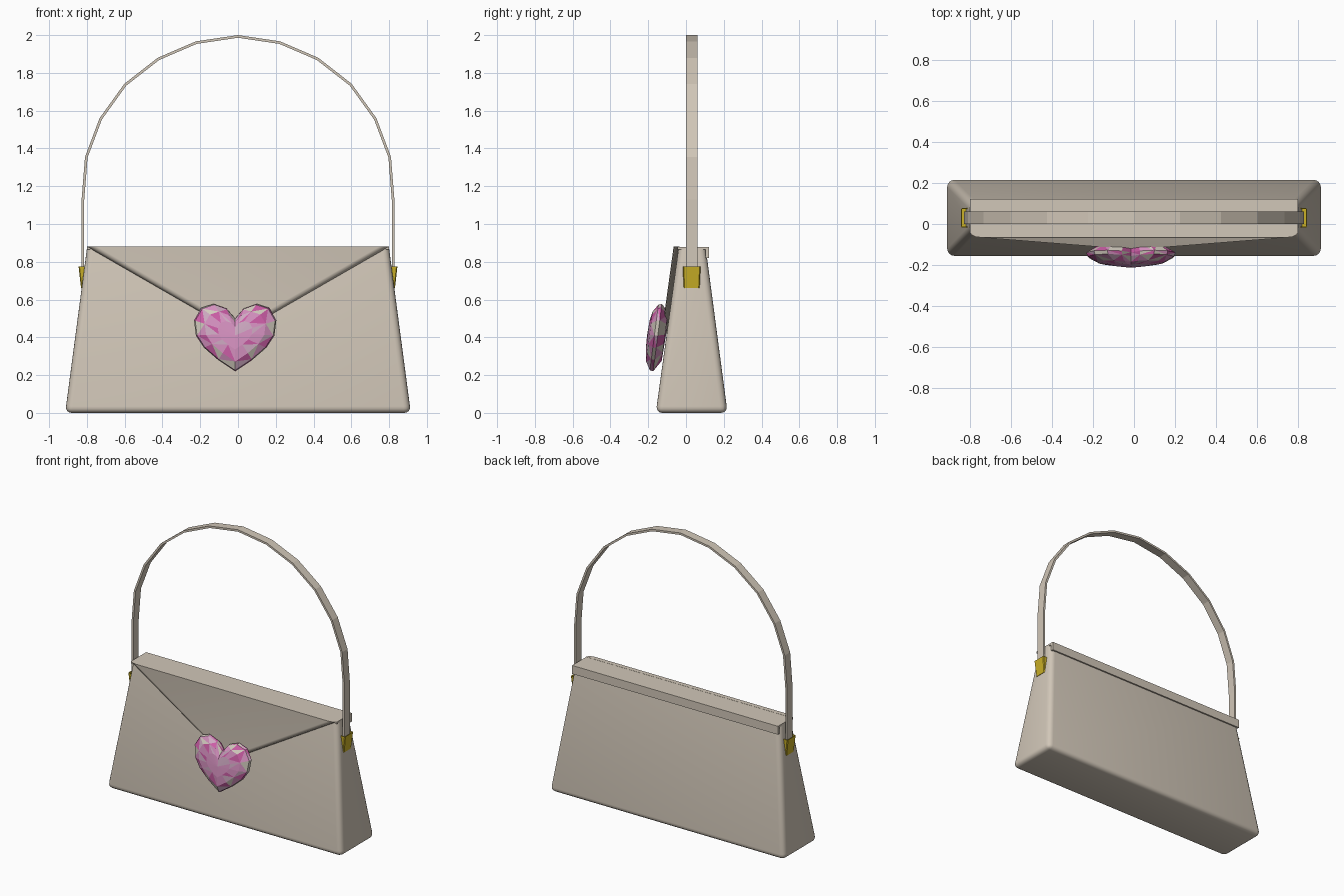
import bpy, bmesh, math
from mathutils import Vector

if "Cube" in bpy.data.objects:
    bpy.data.objects.remove(bpy.data.objects["Cube"])


def material(name, rgb):
    m = bpy.data.materials.new(name)
    m.diffuse_color = (*rgb, 1)
    m.use_nodes = True
    m.node_tree.nodes["Principled BSDF"].inputs["Base Color"].default_value = m.diffuse_color
    return m


BEIGE = material("beige leather", (0.64, 0.57, 0.48))
GOLD = material("gold metal", (0.60, 0.44, 0.02))
HOT = material("hot pink", (0.60, 0.11, 0.38))
PINK = material("light pink", (0.66, 0.28, 0.52))
MAUVE = material("pale mauve", (0.62, 0.40, 0.54))
PALE = material("pale stone", (0.64, 0.59, 0.51))


def finish(name, bm, mats, smooth=None):
    bmesh.ops.recalc_face_normals(bm, faces=bm.faces[:])
    me = bpy.data.meshes.new(name)
    bm.to_mesh(me)
    bm.free()
    ob = bpy.data.objects.new(name, me)
    bpy.context.collection.objects.link(ob)
    for m in mats:
        me.materials.append(m)
    if smooth:
        bpy.ops.object.select_all(action='DESELECT')
        bpy.context.view_layer.objects.active = ob
        ob.select_set(True)
        bpy.ops.object.shade_smooth_by_angle(angle=math.radians(smooth))
    return ob


def loft(bm, a, b):
    """Closed solid between two matching loops."""
    va, vb = [bm.verts.new(p) for p in a], [bm.verts.new(p) for p in b]
    n = len(a)
    bm.faces.new(va[::-1])
    top = bm.faces.new(vb)
    for i in range(n):
        j = (i + 1) % n
        bm.faces.new((va[i], va[j], vb[j], vb[i]))
    return top


def rect(x0, x1, y0, y1, z):
    return [(x0, y0, z), (x1, y0, z), (x1, y1, z), (x0, y1, z)]


def front_y(z):
    """Front surface of the tapered bag."""
    return -0.16 + 0.12 * z / 0.87


# bag body: tapered box with rounded sides and base
bm = bmesh.new()
loft(bm, rect(-0.915, 0.915, -0.16, 0.22, 0), rect(-0.80, 0.80, -0.04, 0.105, 0.87))
edges = [e for e in bm.edges if min(v.co.z for v in e.verts) < 0.1]
bmesh.ops.bevel(bm, geom=edges, offset=0.035, segments=4, profile=0.5, affect='EDGES')
finish("bag_body", bm, [BEIGE], 40)

# top cover with the short lip over the back edge
bm = bmesh.new()
prof = [(-0.045, 0.865), (-0.045, 0.879), (0.122, 0.879), (0.122, 0.82), (0.104, 0.82), (0.104, 0.865)]
loft(bm, [(-0.80, y, z) for y, z in prof], [(0.80, y, z) for y, z in prof])
finish("top_cover", bm, [BEIGE])

# triangular front flap with rounded lower edges
bm = bmesh.new()
tri = [(-0.80, 0.88), (0.80, 0.88), (0.0, 0.42)]
front = loft(bm, [(x, front_y(z) + 0.005, z) for x, z in tri],
             [(x, front_y(z) - 0.027, z) for x, z in tri])
low = [e for e in front.edges if any(v.co.z < 0.6 for v in e.verts)]
bmesh.ops.bevel(bm, geom=low, offset=0.027, segments=3, profile=0.5, affect='EDGES')
finish("front_flap", bm, [BEIGE], 40)

# arched strap
half = [(0.828, 0.69), (0.828, 1.13), (0.81, 1.355), (0.733, 1.56), (0.602, 1.742),
        (0.425, 1.88), (0.223, 1.967), (0.0, 2.0)]
path = [Vector(p) for p in half] + [Vector((-x, z)) for x, z in half[-2::-1]]
bm = bmesh.new()
rings = []
for i, p in enumerate(path):
    t = (path[min(i + 1, len(path) - 1)] - path[max(i - 1, 0)]).normalized()
    q = p + Vector((-t.y, t.x)) * 0.014
    rings.append([bm.verts.new((s.x, y, s.y)) for s, y in ((p, 0), (p, 0.06), (q, 0.06), (q, 0))])
for a, b in zip(rings, rings[1:]):
    for i in range(4):
        j = (i + 1) % 4
        bm.faces.new((a[i], a[j], b[j], b[i]))
bm.faces.new(rings[0])
bm.faces.new(rings[-1])
finish("strap", bm, [BEIGE])

# gold strap clips, hollow at the top
for side, s in (("right", 1), ("left", -1)):
    bm = bmesh.new()
    xs = sorted((s * 0.806, s * 0.844))
    xb = sorted((s * 0.815, s * 0.831))
    top = loft(bm, rect(*xb, -0.012, 0.072, 0.66), rect(*xs, -0.017, 0.077, 0.775))
    corners = [e for e in bm.edges if abs(e.verts[0].co.z - e.verts[1].co.z) > 0.05]
    bmesh.ops.bevel(bm, geom=corners, offset=0.005, segments=1, affect='EDGES')
    top = max(bm.faces, key=lambda f: f.calc_center_median().z)
    bmesh.ops.inset_region(bm, faces=[top], thickness=0.005)
    for f in bmesh.ops.extrude_discrete_faces(bm, faces=[top])['faces']:
        for v in f.verts:
            v.co.z -= 0.04
    finish(side + "_strap_clip", bm, [GOLD])

# faceted heart gem, tilted to lie along the bag front
right = [(0, 0.50), (0.045, 0.552), (0.115, 0.577), (0.18, 0.556), (0.218, 0.49),
         (0.208, 0.41), (0.165, 0.345), (0.09, 0.28), (0, 0.22)]
outline = right + [(-x, z) for x, z in right[-2:0:-1]]
n = len(outline)
CX, CZ = -0.015, 0.42
bm = bmesh.new()


def gem_point(x, z, scale, depth):
    z = CZ + (z - CZ) * scale
    return bm.verts.new((CX + x * scale, -0.16 + 0.13 * (z - CZ) - depth, z))


levels = [(0.72, -0.05), (1.0, -0.012), (0.97, 0.006), (0.74, 0.032), (0.42, 0.042)]
rings = [[gem_point(x, z, s, d) for x, z in outline] for s, d in levels]
# repeating facet colours: 0 hot pink, 1 light pink, 2 mauve, 3 pale stone
pattern = [(0, 3, 0, 1, 3), (0, 3, 1, 0, 3, 2, 3), (2, 3, 0, 1, 3, 0, 1), (1, 2, 1, 0, 1)]
for k, (a, b) in enumerate(zip(rings, rings[1:])):
    for i in range(n):
        j = (i + 1) % n
        if (i + k) % 2:
            tris = ((a[i], a[j], b[j]), (a[i], b[j], b[i]))
        else:
            tris = ((a[i], a[j], b[i]), (a[j], b[j], b[i]))
        for m, t in enumerate(tris):
            pat = pattern[k]
            bm.faces.new(t).material_index = pat[(i + 2 * m) % len(pat)]
# front table split down the middle, and the hidden back
for ring, depth in ((rings[-1], 0.045), (rings[0], -0.055)):
    c = gem_point(0, 0.41, 1, depth)
    for i in range(n):
        f = bm.faces.new((ring[i], ring[(i + 1) % n], c))
        f.material_index = 2 if i < n // 4 else 1
finish("heart_gem", bm, [HOT, PINK, MAUVE, PALE])
